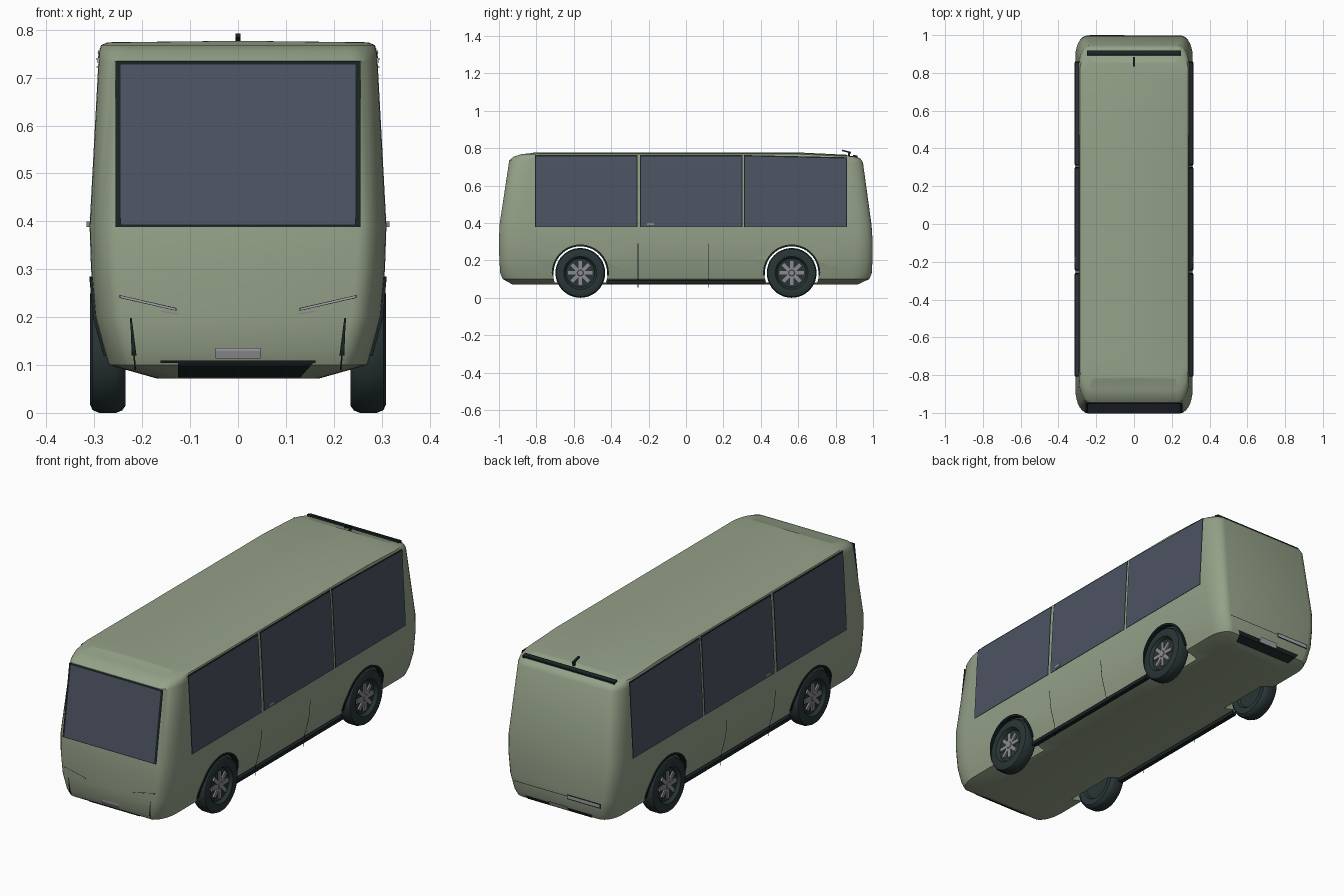
import bpy, bmesh, math
from mathutils import Vector, Matrix

if "Cube" in bpy.data.objects:
    bpy.data.objects.remove(bpy.data.objects["Cube"])


def mat(name, rgb):
    m = bpy.data.materials.new(name)
    m.diffuse_color = (*rgb, 1)
    m.use_nodes = True
    m.node_tree.nodes["Principled BSDF"].inputs["Base Color"].default_value = m.diffuse_color
    return m


PAINT = mat("sage_paint", (0.30, 0.36, 0.25))
GLASS = mat("tinted_glass", (0.072, 0.087, 0.122))
BLACK = mat("black_trim", (0.010, 0.017, 0.017))
TYRE = mat("tyre_rubber", (0.022, 0.036, 0.037))
ALLOY = mat("alloy_grey", (0.26, 0.26, 0.28))
LAMP = mat("light_grey", (0.38, 0.38, 0.41))

# Body rings: height, half width, front y, rear y
RINGS = [(0.072, 0.17, -0.93, 0.92), (0.10, 0.27, -0.98, 0.98),
         (0.13, 0.279, -0.993, 0.993), (0.20, 0.298, -0.998, 0.997),
         (0.30, 0.307, -1.0, 0.998), (0.39, 0.310, -0.997, 0.992),
         (0.735, 0.2915, -0.945, 0.946), (0.755, 0.290, -0.92, 0.934),
         (0.768, 0.286, -0.88, 0.91), (0.774, 0.272, -0.82, 0.86)]


def section(z, k):
    """Interpolate one column of the ring table at height z."""
    z = min(max(z, RINGS[0][0]), RINGS[-1][0])
    for a, b in zip(RINGS, RINGS[1:]):
        if z <= b[0]:
            t = (z - a[0]) / (b[0] - a[0])
            return a[k] + (b[k] - a[k]) * t


def finish(name, bm, material, smooth=None):
    me = bpy.data.meshes.new(name)
    bm.to_mesh(me)
    bm.free()
    ob = bpy.data.objects.new(name, me)
    bpy.context.collection.objects.link(ob)
    me.materials.append(material)
    if smooth:
        bpy.ops.object.select_all(action='DESELECT')
        ob.select_set(True)
        bpy.context.view_layer.objects.active = ob
        bpy.ops.object.shade_smooth_by_angle(angle=math.radians(smooth))
    return ob


def add_box(bm, centre, size, rot=Matrix()):
    m = Matrix.Translation(centre) @ rot @ Matrix.Diagonal((*size, 1))
    bmesh.ops.create_cube(bm, size=1, matrix=m)


def box(name, material, centre, size, rot=Matrix()):
    bm = bmesh.new()
    add_box(bm, centre, size, rot)
    return finish(name, bm, material)


def half_ring(w, yf, yr):
    """Right half of a rounded rectangle, front centre to rear centre."""
    rx, rf, rr, n = 0.06, 0.12, 0.10, 7
    pts = [(0, yf)]
    for i in range(n + 1):
        a = math.pi / 2 * i / n
        pts.append((w - rx + rx * math.sin(a), yf + rf - rf * math.cos(a)))
    pts += [(w, y) for y in (-0.3, 0.0, 0.3, 0.6)]
    for i in range(n + 1):
        a = math.pi / 2 * i / n
        pts.append((w - rx + rx * math.cos(a), yr - rr + rr * math.sin(a)))
    return pts + [(0, yr)]


def lowered(y, z):
    """The roof dips slightly toward the rear."""
    return z - 0.014 * min(max((y - 0.6) / 0.3, 0), 1) * max(z - 0.6, 0) / 0.17


def build_body():
    bm = bmesh.new()
    loops = []
    for z, w, yf, yr in RINGS:
        h = half_ring(w, yf, yr)
        full = h + [(-x, y) for x, y in h[-2:0:-1]]
        loops.append([bm.verts.new((x, y, lowered(y, z))) for x, y in full])
    n, m = len(h), len(full)
    for a, b in zip(loops, loops[1:]):
        for i in range(m):
            j = (i + 1) % m
            bm.faces.new((a[i], a[j], b[j], b[i]))
    # Floor and slightly crowned roof
    for loop, crown in ((loops[0], 0), (loops[-1], 0.003)):
        c = {i: bm.verts.new((0, loop[i].co.y, loop[i].co.z + crown))
             for i in range(2, n - 2)}
        c[1], c[n - 2] = loop[0], loop[n - 1]
        for i in range(1, n - 2):
            for p, q in ((loop[i], loop[i + 1]), (loop[m - i], loop[m - i - 1])):
                bm.faces.new((p, q, c[i + 1], c[i]))
    bmesh.ops.recalc_face_normals(bm, faces=bm.faces[:])
    return finish("body_shell", bm, PAINT)


body = build_body()

# Wheel openings, left open to the inside of the hollow shell
for s in (-1, 1):
    for y in (-0.565, 0.565):
        bm = bmesh.new()
        bmesh.ops.create_cone(bm, cap_ends=True, segments=40, radius1=0.146, radius2=0.146, depth=0.2,
                              matrix=Matrix.Translation((s * 0.3, y, 0.132)) @ Matrix.Rotation(math.pi / 2, 4, 'Y'))
        cutter = finish("arch_cutter", bm, PAINT)
        mod = body.modifiers.new("arch", 'BOOLEAN')
        mod.operation, mod.solver, mod.object = 'DIFFERENCE', 'EXACT', cutter
        bpy.context.view_layer.objects.active = body
        bpy.ops.object.modifier_apply(modifier="arch")
        bpy.data.objects.remove(cutter)
bm = bmesh.new()
bm.from_mesh(body.data)
caps = [f for f in bm.faces if abs(f.normal.x) > 0.99 and abs(abs(f.calc_center_median().x) - 0.2) < 0.002]
bmesh.ops.delete(bm, geom=caps, context='FACES')
bm.to_mesh(body.data)
bm.free()
body.select_set(True)
bpy.context.view_layer.objects.active = body
bpy.ops.object.shade_smooth_by_angle(angle=math.radians(32))


def patch(name, material, face, corners, off=0.003, rows=8):
    """Thin plate laid on a body face; corners are (u, z), bottom pair then top pair."""
    outward = {'front': (0, -1, 0), 'rear': (0, 1, 0), 'right': (1, 0, 0), 'left': (-1, 0, 0)}[face]

    def place(u, z):
        if face == 'front':
            return (u, section(z, 2) - off, z)
        if face == 'rear':
            return (u, section(z, 3) + off, z)
        return (outward[0] * (section(max(z, 0.1), 1) + off), u, z)

    bl, br, tr, tl = [Vector(c) for c in corners]
    bm = bmesh.new()
    prev = None
    for i in range(rows + 1):
        t = i / rows
        row = [bm.verts.new(place(*bl.lerp(tl, t))), bm.verts.new(place(*br.lerp(tr, t)))]
        if prev:
            f = bm.faces.new((prev[0], prev[1], row[1], row[0]))
            f.normal_update()
            if f.normal.dot(Vector(outward)) < 0:
                f.normal_flip()
        prev = row
    return finish(name, bm, material)


def rect(u0, u1, z0, z1):
    return [(u0, z0), (u1, z0), (u1, z1), (u0, z1)]


# Windscreen
patch("windscreen_frame", BLACK, 'front', rect(-0.256, 0.256, 0.388, 0.735), 0.003)
patch("windscreen", GLASS, 'front', rect(-0.245, 0.245, 0.393, 0.728), 0.006)

# Side windows, door seams, handles, sills
for side, s in (('right', 1), ('left', -1)):
    for a, b, drop in ((-0.807, -0.260, 0), (-0.246, 0.302, 0), (0.311, 0.861, 0.012)):
        patch("side_window_frame", BLACK, side, [(a, 0.378), (b, 0.378), (b, 0.763 - drop), (a, 0.763)], 0.002)
        patch("side_window", GLASS, side,
              [(a + 0.005, 0.382), (b - 0.005, 0.382), (b - 0.005, 0.756 - drop), (a + 0.005, 0.756)], 0.004)
    for y in (-0.256, 0.122):
        patch("door_seam", BLACK, side, rect(y - 0.002, y + 0.002, 0.055, 0.29))
    box("door_handle", ALLOY, (s * 0.312, -0.19, 0.394), (0.008, 0.036, 0.012))
    box("sill_strip", BLACK, (s * 0.268, 0, 0.084), (0.022, 0.84, 0.018))

# Front details
for s in (-1, 1):
    def flip(pts):
        return [(s * u, z) for u, z in pts]
    patch("headlamp_surround", BLACK, 'front', flip([(0.128, 0.213), (0.128, 0.219), (0.247, 0.246), (0.247, 0.240)]), 0.002)
    patch("headlamp_strip", LAMP, 'front', flip([(0.131, 0.2148), (0.131, 0.2182), (0.245, 0.2445), (0.245, 0.2411)]), 0.004)
    patch("marker_strip", ALLOY, 'front', flip([(0.126, 0.205), (0.126, 0.208), (0.161, 0.214), (0.161, 0.211)]))
    patch("corner_vent", BLACK, 'front', flip([(0.213, 0.090), (0.216, 0.090), (0.226, 0.198), (0.222, 0.198)]), 0.004)
    patch("corner_vent_flare", BLACK, 'front', flip([(0.212, 0.12), (0.222, 0.12), (0.225, 0.198), (0.222, 0.198)]), 0.004)
patch("front_grille", BLACK, 'front', [(-0.125, 0.074), (0.13, 0.074), (0.16, 0.108), (-0.125, 0.108)], 0.004)
patch("front_grille_lip", BLACK, 'front', rect(-0.162, 0.162, 0.104, 0.109), 0.005)
patch("front_plate", LAMP, 'front', rect(-0.047, 0.047, 0.114, 0.136), 0.005)

# Rear details
patch("rear_seam", BLACK, 'rear', rect(-0.05, 0.24, 0.176, 0.179))
patch("rear_lamp_surround", BLACK, 'rear', rect(-0.235, -0.05, 0.163, 0.188))
patch("rear_lamp", LAMP, 'rear', rect(-0.23, -0.055, 0.169, 0.183), 0.005)
patch("rear_grille", BLACK, 'rear', [(-0.16, 0.082), (0.16, 0.082), (0.185, 0.118), (-0.185, 0.118)], 0.004)
patch("rear_plate", LAMP, 'rear', rect(-0.05, 0.05, 0.105, 0.127), 0.007)

# Roof light bar and aerial
box("roof_light_bar", BLACK, (0, 0.905, 0.756), (0.5, 0.024, 0.012), Matrix.Rotation(-0.2, 4, 'X'))
box("aerial", BLACK, (0, 0.858, 0.782), (0.01, 0.05, 0.008), Matrix.Rotation(-0.25, 4, 'X'))
box("aerial_foot", BLACK, (0, 0.872, 0.768), (0.008, 0.012, 0.022))


def lathe(name, material, profile, s, y, z, seg=40):
    """Spin (radius, x) points round the axle."""
    bm = bmesh.new()
    vs = [bm.verts.new((s * x, y, z + r)) for r, x in profile]
    es = [bm.edges.new(p) for p in zip(vs, vs[1:])]
    bmesh.ops.spin(bm, geom=vs + es, cent=(0, y, z), axis=(1, 0, 0), angle=2 * math.pi, steps=seg)
    bmesh.ops.remove_doubles(bm, verts=bm.verts[:], dist=0.0002)
    bmesh.ops.recalc_face_normals(bm, faces=bm.faces[:])
    return finish(name, bm, material, 35)


TYRE_PROFILE = [(0, 0.25), (0.08, 0.25), (0.088, 0.238), (0.118, 0.235), (0.128, 0.242), (0.133, 0.255),
                (0.133, 0.290), (0.127, 0.304), (0.115, 0.309), (0.088, 0.307), (0.077, 0.292), (0, 0.292)]

# Wheels and arch trims
for s in (-1, 1):
    for y in (-0.565, 0.565):
        zc = 0.133
        lathe("tyre", TYRE, TYRE_PROFILE, s, y, zc)
        lathe("wheel_hub", ALLOY, [(0, 0.303), (0.014, 0.303), (0.018, 0.299), (0.018, 0.290)], s, y, zc, 20)
        bm = bmesh.new()
        for k in range(8):
            rot = Matrix.Rotation(k * math.pi / 4, 4, 'X')
            add_box(bm, Vector((s * 0.296, y, zc)) + rot @ Vector((0, 0, 0.040)), (0.008, 0.019, 0.05), rot)
        finish("wheel_spokes", bm, ALLOY)
        # Arch trim follows the curve of the body side
        bm = bmesh.new()
        prev = None
        for i in range(29):
            a = math.radians(-5 + 190 * i / 28)
            row = []
            for r, d in ((0.143, -0.02), (0.143, 0.005), (0.153, 0.005), (0.153, -0.02)):
                z = 0.132 + r * math.sin(a)
                row.append(bm.verts.new((s * (section(max(z, 0.1), 1) + d), y + r * math.cos(a), z)))
            if prev:
                for k in range(4):
                    bm.faces.new((prev[k], prev[(k + 1) % 4], row[(k + 1) % 4], row[k]))
            else:
                bm.faces.new(row)
            prev = row
        bm.faces.new(prev)
        bmesh.ops.recalc_face_normals(bm, faces=bm.faces[:])
        finish("arch_trim", bm, BLACK, 35)
